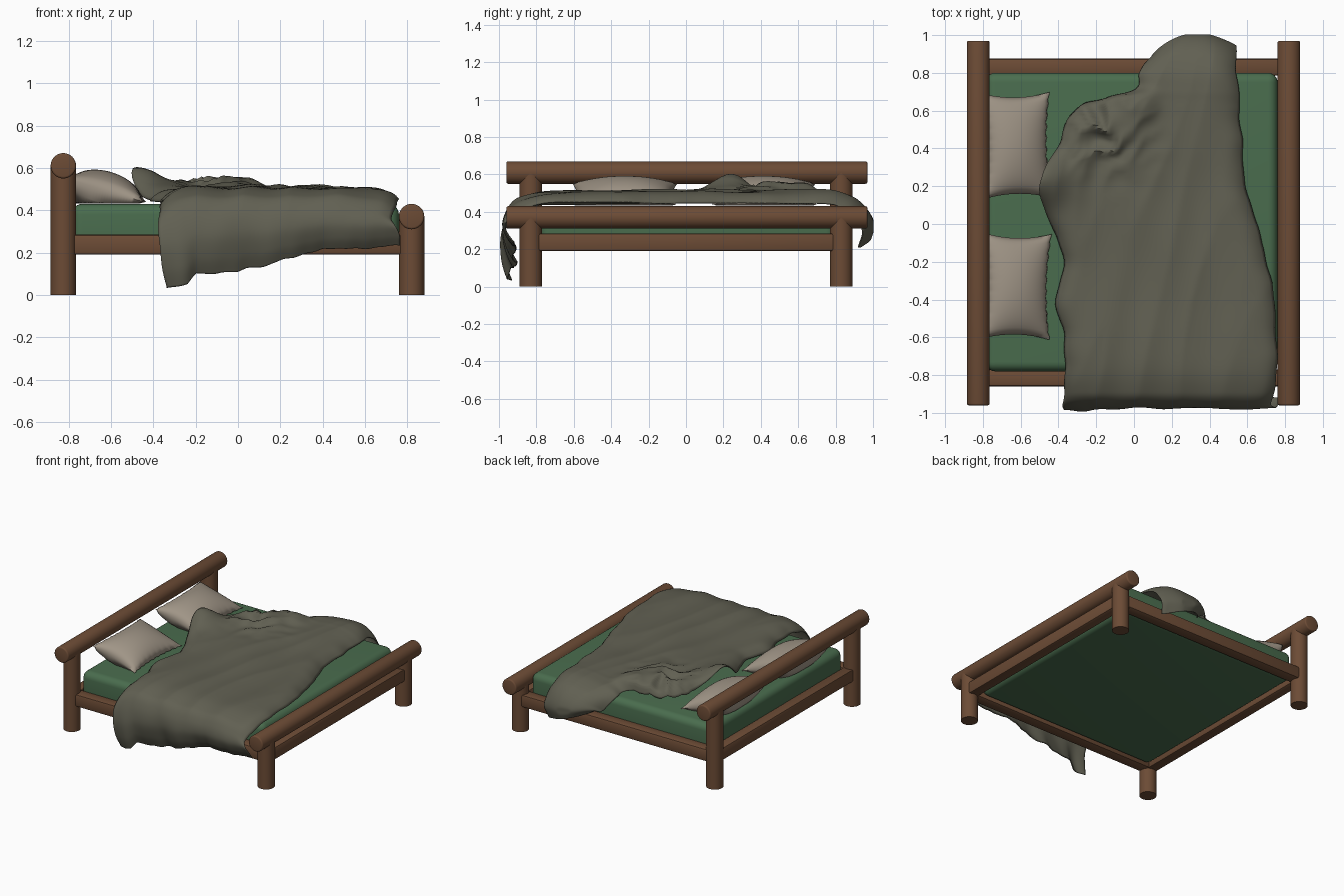
import bpy, bmesh, math
from mathutils import Matrix, Vector, noise

if "Cube" in bpy.data.objects:
    bpy.data.objects.remove(bpy.data.objects["Cube"])


def material(name, col):
    m = bpy.data.materials.new(name)
    m.diffuse_color = (*col, 1)
    m.use_nodes = True
    m.node_tree.nodes["Principled BSDF"].inputs["Base Color"].default_value = m.diffuse_color
    return m


WOOD = material("brown wood", (0.150, 0.071, 0.036))
GREEN = material("green mattress", (0.068, 0.152, 0.076))
LINEN = material("beige linen", (0.35, 0.30, 0.24))
CLOTH = material("olive grey cloth", (0.120, 0.117, 0.085))


def finish(name, bm, mat, angle=40):
    bmesh.ops.recalc_face_normals(bm, faces=bm.faces)
    me = bpy.data.meshes.new(name)
    bm.to_mesh(me)
    bm.free()
    me.materials.append(mat)
    ob = bpy.data.objects.new(name, me)
    bpy.context.collection.objects.link(ob)
    bpy.ops.object.select_all(action='DESELECT')
    ob.select_set(True)
    bpy.context.view_layer.objects.active = ob
    bpy.ops.object.shade_smooth_by_angle(angle=math.radians(angle))
    return ob


def log(name, centre, r, length, axis):
    bm = bmesh.new()
    rot = Matrix.Rotation(math.pi / 2, 4, 'X') if axis == 'Y' else Matrix()
    bmesh.ops.create_cone(bm, cap_ends=True, segments=32, radius1=r, radius2=r, depth=length,
                          matrix=Matrix.Translation(centre) @ rot)
    if axis == 'Y':
        rims = [e for e in bm.edges if any(len(f.verts) > 4 for f in e.link_faces)]
        bmesh.ops.bevel(bm, geom=rims, offset=0.01, segments=3, affect='EDGES', profile=0.5)
    finish(name, bm, WOOD)


def box(name, lo, hi, bevel, mat, segs=2, angle=40):
    bm = bmesh.new()
    lo, hi = Vector(lo), Vector(hi)
    bmesh.ops.create_cube(bm, size=1, matrix=Matrix.Translation((lo + hi) / 2) @ Matrix.Diagonal((*(hi - lo), 1)))
    bmesh.ops.bevel(bm, geom=bm.edges[:], offset=bevel, segments=segs, affect='EDGES', profile=0.5)
    return finish(name, bm, mat, angle)


# Log frame: head and foot logs on round posts
for end, x, z in (("head", -0.825, 0.61), ("foot", 0.82, 0.37)):
    log(end + "_log", (x, 0.005, z), 0.06, 1.93, 'Y')
    for side, y in (("front", -0.83), ("back", 0.83)):
        log(f"{end}_post_{side}", (x, y, z / 2), 0.06, z, 'Z')
    box(end + "_rail", (x - 0.04, -0.8, 0.19), (x + 0.04, 0.8, 0.285), 0.012, WOOD)

# Side rails
for side, y in (("front", -0.815), ("back", 0.83)):
    box("side_rail_" + side, (-0.8, y - 0.045, 0.19), (0.8, y + 0.045, 0.285), 0.014, WOOD)

# Mattress
box("mattress", (-0.785, -0.78, 0.205), (0.76, 0.80, 0.43), 0.05, GREEN, 6)


def pillow(name, y0, turn):
    """Two bulging sheets joined at a pinched, slightly ragged seam; the lower one rests on the mattress."""
    bm = bmesh.new()
    n = 28
    for s, thick, power in ((1, 0.088, 0.5), (-1, 0.14, 0.4)):
        g = []
        for i in range(n + 1):
            for j in range(n + 1):
                u, v = 2 * i / n - 1, 2 * j / n - 1
                h = max(0, (1 - u * u) * (1 - v * v)) ** power
                rag = 0.004 * math.sin(j * 2.1) * abs(u) ** 8
                x = u * (0.165 + 0.022 * v * v) + rag
                y = v * (0.255 + 0.025 * u * u)
                g.append(bm.verts.new((x, y, s * thick * h)))
        for i in range(n):
            for j in range(n):
                a = i * (n + 1) + j
                bm.faces.new((g[a], g[a + 1], g[a + n + 2], g[a + n + 1]))
    bmesh.ops.remove_doubles(bm, verts=bm.verts, dist=0.0004)
    bm.transform(Matrix.Translation((-0.622, y0, 0.495)) @ Matrix.Rotation(turn, 4, 'Z')
                 @ Matrix.Rotation(math.radians(17), 4, 'Y'))
    for v in bm.verts:
        v.co.z = max(v.co.z, 0.433)
    finish(name, bm, LINEN, 75)


pillow("pillow_back", 0.415, 0.02)
pillow("pillow_front", -0.33, -0.02)

# Blanket: cross rows from front hem to back hem (y, height, drop to hem, left x, right x)
ROWS = [(-0.92, .42, 1, -.34, .77), (-0.955, .42, .75, -.36, .77), (-0.975, .42, .42, -.37, .75),
        (-0.955, .43, .12, -.38, .73), (-0.90, .465, 0, -.37, .74), (-0.78, .50, 0, -.36, .755),
        (-0.60, .51, 0, -.37, .75), (-0.40, .51, 0, -.41, .74), (-0.20, .51, 0, -.37, .70),
        (0.0, .51, 0, -.44, .65), (0.20, .51, 0, -.50, .59), (0.40, .515, 0, -.41, .57),
        (0.57, .515, 0, -.34, .56), (0.65, .515, 0, -.23, .555), (0.71, .515, 0, 0.0, .55),
        (0.80, .505, 0, .035, .545), (0.90, .47, 0, .06, .54), (0.97, .42, .1, .09, .535),
        (0.998, .40, .5, .12, .53), (0.975, .40, 1, .16, .51)]
HEM = [(-.36, .03), (-.24, .05), (-.20, .10), (0, .11), (.2, .16), (.4, .22), (.6, .22), (.78, .24)]


def row_at(t):
    """Catmull-Rom through the rows."""
    i = min(int(t), len(ROWS) - 2)
    f = t - i
    p = [ROWS[max(0, min(len(ROWS) - 1, i + k))] for k in (-1, 0, 1, 2)]
    return [b + 0.5 * f * (c - a + f * (2 * a - 5 * b + 4 * c - d + f * (3 * (b - c) + d - a)))
            for a, b, c, d in zip(*p)]


def hem_at(x):
    for (x0, z0), (x1, z1) in zip(HEM, HEM[1:]):
        if x <= x1:
            return z0 + (z1 - z0) * max(0, (x - x0) / (x1 - x0))
    return HEM[-1][1]


def bump(x, y, cx, cy, r):
    return math.exp(-((x - cx) ** 2 + (y - cy) ** 2) / (r * r))


def wave(x, y, k=0.0):
    return noise.noise(Vector((x, y, k)))


def crease(x, y, k=0.0):
    """Sharp ridges where the noise crosses zero."""
    return 0.3 - abs(wave(x, y, k))


bm = bmesh.new()
NU, NV = 80, 130
grid = []
for j in range(NV + 1):
    y0, z0, drop, xl, xr = row_at(j / NV * (len(ROWS) - 1))
    drop = max(0, min(1, drop))
    for i in range(NU + 1):
        u = i / NU
        # back end is rounded in plan
        tip = max(0, min(1, (y0 - 0.8) / 0.17))
        y = y0 - tip * (0.09 * max(0, 1 - u / 0.45) ** 2 + 0.05 * max(0, (u - 0.6) / 0.4) ** 2)
        x = xl + (xr - xl) * u + 0.016 * wave(y * 8, u * 3, 2)
        flat = 1 - drop
        # rounded side edges, lifted corner and crumpled pile
        edge = math.exp(-u * (xr - xl) / 0.045) + math.exp(-(1 - u) * (xr - xl) / 0.05)
        lift = bump(x, y, -0.48, 0.24, 0.14)
        pile = bump(x, y, -0.15, 0.48, 0.18)
        z = z0 - 0.065 * edge * flat * (1 - lift)
        z += flat * (0.018 * wave(x * 4 + y, y * 1.3) + 0.02 * crease(x * 4.5 - y, y * 1.1 + 4, 5) - 0.003)
        z += 0.085 * lift + pile * (0.01 + 0.15 * crease(x * 7, y * 8, 7))
        z += 0.03 * bump(x, y, 0.05, 0.62, 0.07)
        # hanging ends
        hem = hem_at(x) + 0.015 * wave(x * 12, 1) if y < 0 else 0.21 + 0.35 * max(0, 0.5 - x)
        z -= drop * (z - hem)
        y += drop * 0.035 * wave(x * 6, z * 2, 3) + pile * 0.06 * wave(x * 8, y0 * 8, 9)
        x += pile * 0.05 * wave(x * 8, y0 * 8, 13)
        if y < 0 and drop > 0:
            y -= drop * 0.03 * bump(x, 0, -0.27, 0, 0.06)
        if abs(y) < 0.8:
            z = max(z, 0.438)
        grid.append(bm.verts.new((x, max(-0.995, min(1.0, y)), z)))
for j in range(NV):
    for i in range(NU):
        a = j * (NU + 1) + i
        bm.faces.new((grid[a], grid[a + 1], grid[a + NU + 2], grid[a + NU + 1]))
blanket = finish("blanket", bm, CLOTH, 60)
thick = blanket.modifiers.new("thickness", 'SOLIDIFY')
thick.thickness = 0.006
thick.offset = 0
